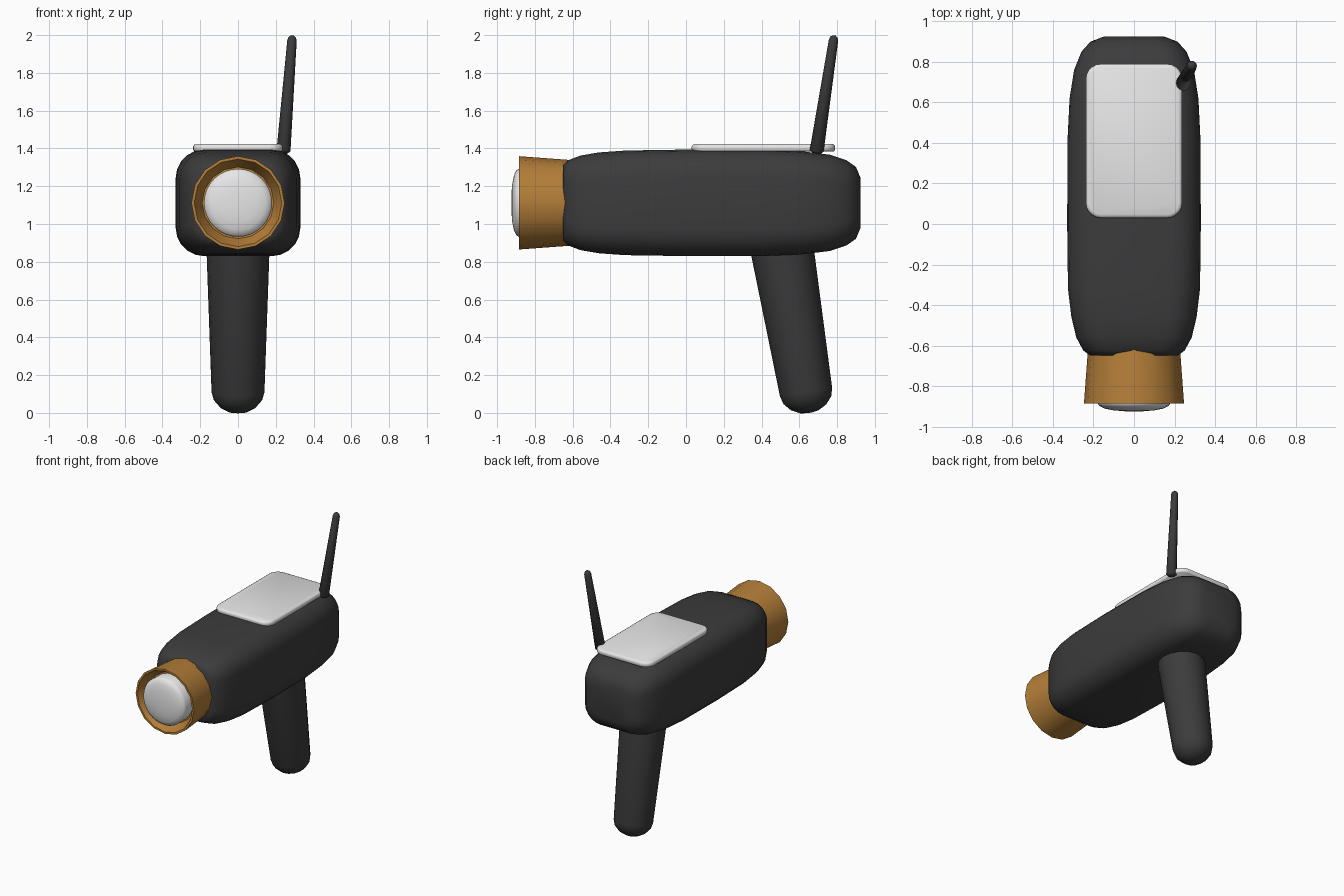
import bpy
import bmesh
from math import sin, cos, pi, radians
from mathutils import Vector

if "Cube" in bpy.data.objects:
    bpy.data.objects.remove(bpy.data.objects["Cube"], do_unlink=True)


def material(name, rgb):
    m = bpy.data.materials.new(name)
    m.use_nodes = True
    m.diffuse_color = (*rgb, 1)
    bsdf = next(n for n in m.node_tree.nodes if n.type == 'BSDF_PRINCIPLED')
    bsdf.inputs["Base Color"].default_value = (*rgb, 1)
    return m


charcoal = material("charcoal", (0.045, 0.045, 0.045))
white = material("soft white", (0.8, 0.8, 0.8))
bronze = material("bronze", (0.46, 0.21, 0.04))


def loft(name, rings, mat, angle=40):
    """Skin a row of equal-sized point rings and cap both ends."""
    bm = bmesh.new()
    loops = [[bm.verts.new(p) for p in ring] for ring in rings]
    n = len(loops[0])
    for a, b in zip(loops, loops[1:]):
        for i in range(n):
            j = (i + 1) % n
            bm.faces.new((a[i], a[j], b[j], b[i]))
    bm.faces.new(loops[0])
    bm.faces.new(loops[-1])
    bmesh.ops.recalc_face_normals(bm, faces=bm.faces)
    mesh = bpy.data.meshes.new(name)
    bm.to_mesh(mesh)
    bm.free()
    mesh.materials.append(mat)
    ob = bpy.data.objects.new(name, mesh)
    bpy.context.collection.objects.link(ob)
    bpy.ops.object.select_all(action='DESELECT')
    bpy.context.view_layer.objects.active = ob
    ob.select_set(True)
    bpy.ops.object.shade_smooth_by_angle(angle=radians(angle))
    return ob


def rounded_rect(hx, hy, r, steps=5):
    """Outline of a rectangle with rounded corners, as 2D pairs."""
    pts = []
    for k, (sx, sy) in enumerate(((1, 1), (-1, 1), (-1, -1), (1, -1))):
        for s in range(steps + 1):
            a = (k + s / steps) * pi / 2
            pts.append((sx * (hx - r) + r * cos(a), sy * (hy - r) + r * sin(a)))
    return pts


def turned(name, start, end, profile, mat, sides=16, angle=40):
    """Round part: profile holds (distance along axis, radius) pairs."""
    start, axis = Vector(start), (Vector(end) - Vector(start)).normalized()
    u = axis.cross(Vector((1, 0, 0))).normalized()
    v = axis.cross(u)
    turns = [2 * pi * i / sides for i in range(sides)]
    rings = [[start + axis * d + (u * cos(a) + v * sin(a)) * r for a in turns]
             for d, r in profile]
    return loft(name, rings, mat, angle)


# Main housing: rounded box sections (y, half width, half height, corner)
sections = [(-0.65, 0.215, 0.20, 0.10), (-0.625, 0.25, 0.225, 0.12),
            (-0.56, 0.285, 0.25, 0.13), (-0.46, 0.309, 0.267, 0.14),
            (-0.32, 0.326, 0.277, 0.15), (0.0, 0.33, 0.282, 0.15),
            (0.42, 0.328, 0.281, 0.15), (0.62, 0.318, 0.272, 0.15),
            (0.76, 0.296, 0.255, 0.14), (0.85, 0.26, 0.225, 0.13),
            (0.90, 0.215, 0.19, 0.11), (0.925, 0.15, 0.13, 0.08)]
loft("housing", [[(x, y, 1.112 + z) for x, z in rounded_rect(w, h, r)]
                 for y, w, h, r in sections], charcoal, 50)

# Display plate on top
loft("display_plate", [[(x, 0.41 + y, z) for x, y in
                        rounded_rect(0.238 - inset, 0.38 - inset, 0.075 - inset)]
                       for z, inset in ((1.385, 0.006), (1.394, 0), (1.41, 0),
                                        (1.419, 0.005), (1.424, 0.016))],
     white, 60)

# Flared hollow lens hood
turned("lens_hood", (0, -0.60, 1.112), (0, -1, 1.112),
       [(0, 0.226), (0.285, 0.247), (0.285, 0.232), (0.20, 0.19)], bronze)

# Domed lens standing in the hood
turned("lens", (0, -0.78, 1.112), (0, -1, 1.112),
       [(0, 0.178), (0.105, 0.18), (0.118, 0.172), (0.131, 0.145),
        (0.14, 0.10), (0.145, 0.04)], white, 32)

# Tapered grip with rounded foot
turned("grip", (0, 0.495, 0.95), (0, 0.654, 0.0),
       [(0, 0.17), (0.852, 0.140), (0.895, 0.128), (0.933, 0.095),
        (0.957, 0.05), (0.963, 0.012)], charcoal, 16, 50)

# Leaning antenna with rounded tip
turned("antenna", (0.24, 0.69, 1.375), (0.288, 0.785, 2.0),
       [(0, 0.022), (0.012, 0.037), (0.605, 0.025), (0.622, 0.020),
        (0.632, 0.008)], charcoal, 12, 60)
